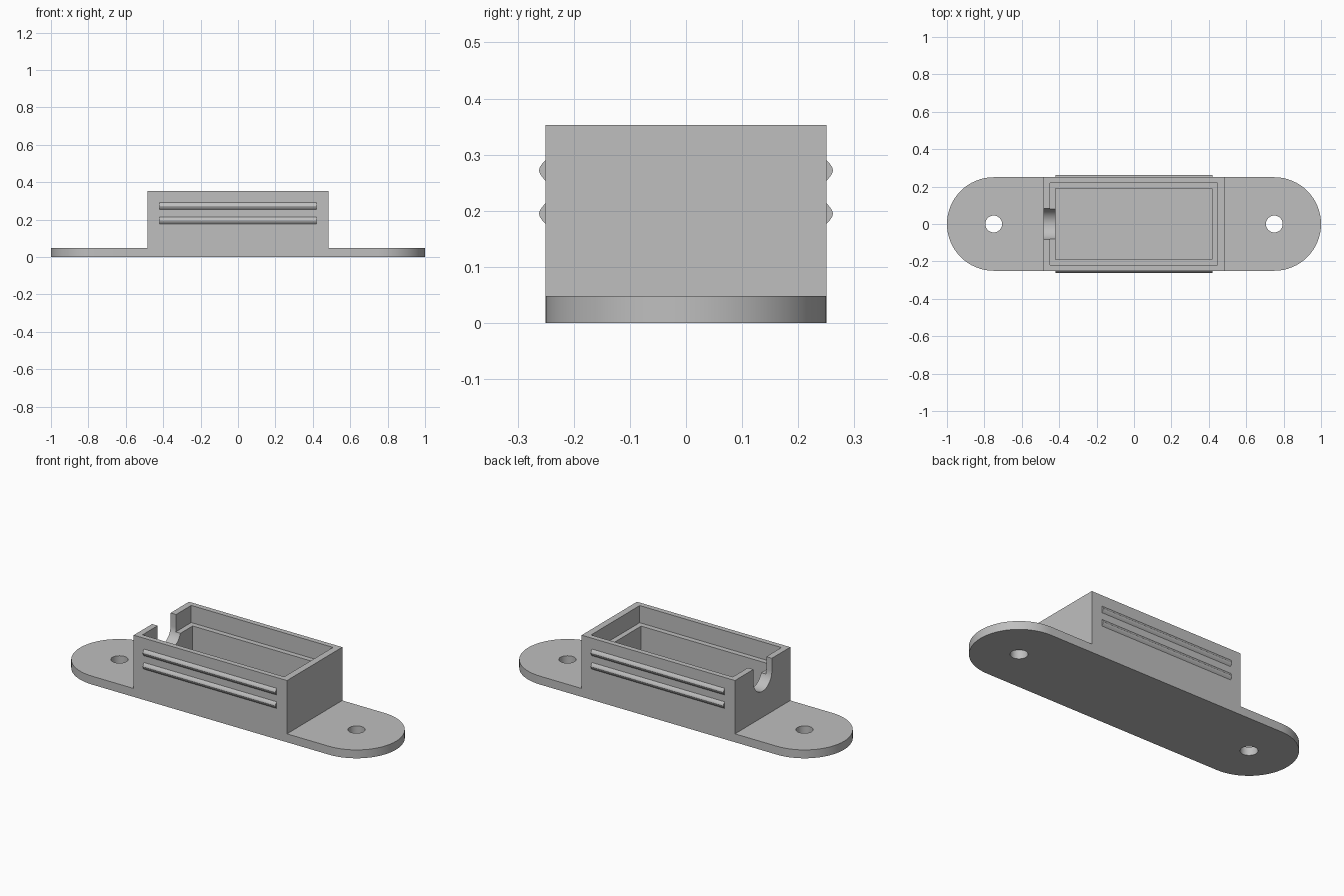
import bpy, bmesh
from math import sin, cos, pi, radians

if "Cube" in bpy.data.objects:
    bpy.data.objects.remove(bpy.data.objects["Cube"], do_unlink=True)

grey = bpy.data.materials.new("plain_grey")
grey.use_nodes = True
grey.diffuse_color = (0.52, 0.52, 0.52, 1)
grey.node_tree.nodes["Principled BSDF"].inputs["Base Color"].default_value = grey.diffuse_color

HALF_X, HALF_Y, TOP, PLATE = 0.485, 0.25, 0.353, 0.048
LEDGE, FLOOR = 0.255, 0.048


def prism(name, outline, offset):
    """Closed solid from an outline of 3D points pushed along an offset."""
    bm = bmesh.new()
    face = bm.faces.new([bm.verts.new(p) for p in outline])
    pushed = bmesh.ops.extrude_face_region(bm, geom=[face])["geom"]
    bmesh.ops.translate(bm, vec=offset,
                        verts=[v for v in pushed if isinstance(v, bmesh.types.BMVert)])
    bmesh.ops.recalc_face_normals(bm, faces=bm.faces[:])
    mesh = bpy.data.meshes.new(name)
    bm.to_mesh(mesh)
    bm.free()
    mesh.materials.append(grey)
    obj = bpy.data.objects.new(name, mesh)
    bpy.context.collection.objects.link(obj)
    return obj


def block(name, x0, x1, half_y, z0, z1):
    outline = [(x0, -half_y, z0), (x1, -half_y, z0), (x1, half_y, z0), (x0, half_y, z0)]
    return prism(name, outline, (0, 0, z1 - z0))


def arc(cx, cy, r, start, end, steps):
    angles = [start + (end - start) * i / steps for i in range(steps + 1)]
    return [(cx + r * cos(a), cy + r * sin(a)) for a in angles]


def combine(target, tool, operation):
    mod = target.modifiers.new("join", "BOOLEAN")
    mod.operation, mod.solver, mod.object = operation, "EXACT", tool
    bpy.context.view_layer.objects.active = target
    bpy.ops.object.modifier_apply(modifier=mod.name)
    bpy.data.objects.remove(tool, do_unlink=True)


def smooth(obj):
    bpy.ops.object.select_all(action="DESELECT")
    obj.select_set(True)
    bpy.context.view_layer.objects.active = obj
    bpy.ops.object.shade_smooth_by_angle(angle=radians(30))


# Round-ended mounting plate with the box standing on it
ends = arc(0.75, 0, HALF_Y, -pi / 2, pi / 2, 32) + arc(-0.75, 0, HALF_Y, pi / 2, 3 * pi / 2, 32)
housing = prism("housing", [(x, y, 0) for x, y in ends], (0, 0, PLATE))
combine(housing, block("box", -HALF_X, HALF_X, HALF_Y, 0, TOP), "UNION")

# Cavity with a wider lid recess above the ledge
combine(housing, block("cavity", -0.42, 0.417, 0.19, FLOOR, TOP + 0.1), "DIFFERENCE")
combine(housing, block("lid_recess", -0.45, 0.447, 0.22, LEDGE, TOP + 0.1), "DIFFERENCE")

# U-shaped cable notch in the end wall
r = 0.083
notch = [(-r, TOP + 0.1)] + arc(0, 0.28, r, pi, 2 * pi, 24) + [(r, TOP + 0.1)]
combine(housing, prism("notch", [(-0.6, y, z) for y, z in notch], (0.25, 0, 0)), "DIFFERENCE")

# Screw holes
for x in (-0.75, 0.75):
    ring = arc(x, 0, 0.045, 0, 2 * pi, 32)[:-1]
    combine(housing, prism("hole", [(px, py, -0.1) for px, py in ring], (0, 0, 0.3)), "DIFFERENCE")
smooth(housing)

# Snap ribs: sloped sides with a rounded tip, two on each long wall
half = [(-0.004, 0.019), (0, 0.019), (0.007, 0.011), (0.0105, 0.0055)]
profile = half + [(0.012, 0)] + [(d, -h) for d, h in reversed(half)]
for side, label in ((-1, "front"), (1, "back")):
    for z, level in ((0.195, "lower"), (0.272, "upper")):
        outline = [(-0.42, side * (HALF_Y + d), z + h) for d, h in profile]
        smooth(prism(f"{label}_{level}_rib", outline, (0.84, 0, 0)))
